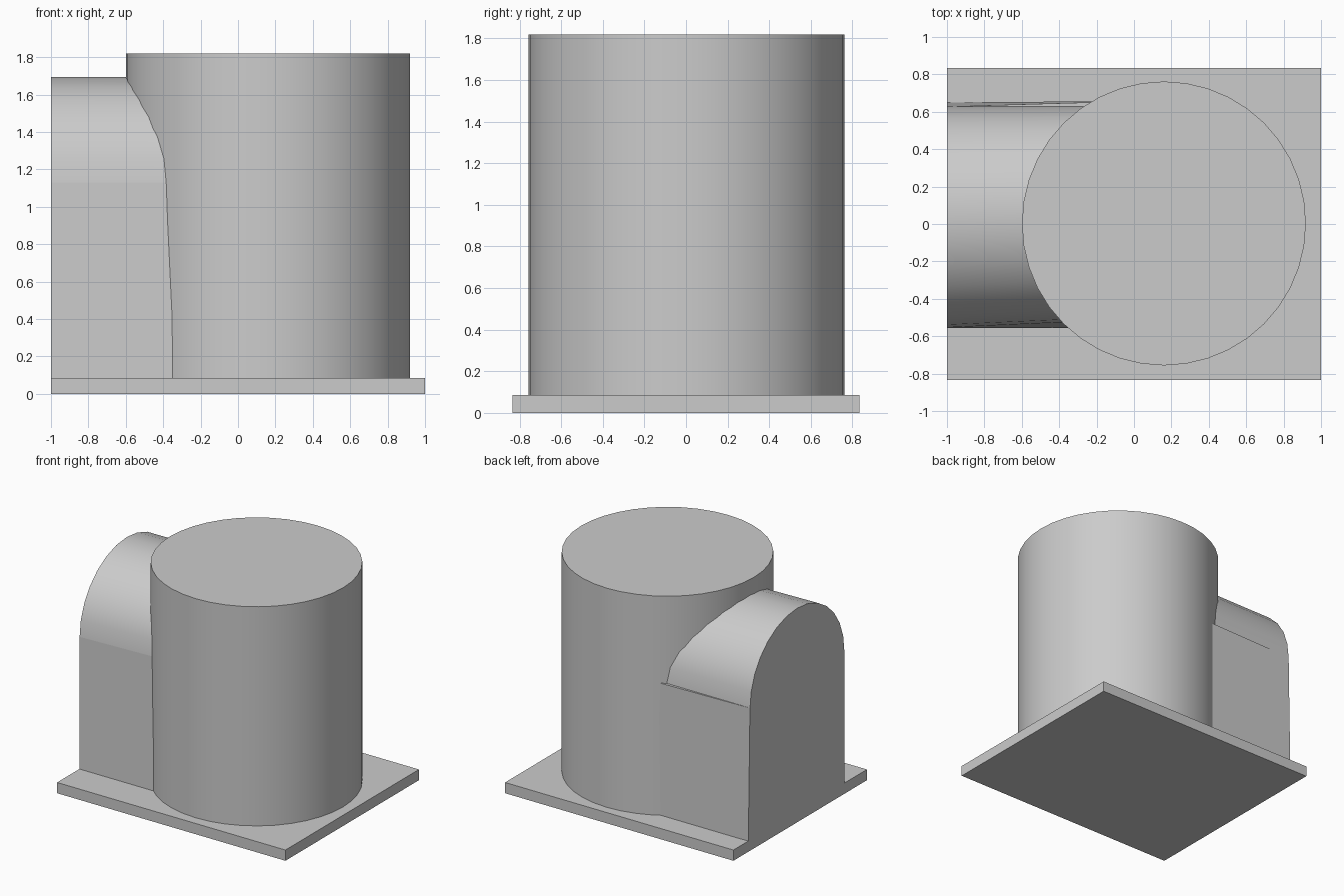
import bpy, bmesh, math
from math import sin, cos, pi

cube = bpy.data.objects.get("Cube")
if cube:
    bpy.data.objects.remove(cube, do_unlink=True)

grey = bpy.data.materials.new("light grey")
grey.use_nodes = True
colour = (0.6, 0.6, 0.6, 1)
grey.diffuse_color = colour
grey.node_tree.nodes["Principled BSDF"].inputs["Base Color"].default_value = colour


def finish(obj, name, smooth=True):
    obj.name = name
    obj.data.materials.append(grey)
    if smooth:
        bpy.ops.object.select_all(action='DESELECT')
        obj.select_set(True)
        bpy.context.view_layer.objects.active = obj
        bpy.ops.object.shade_smooth_by_angle(angle=math.radians(35))


def loft(name, outer, inner, x_outer, x_inner):
    """Closed solid between two (y, z) profiles."""
    bm = bmesh.new()
    rings = [[bm.verts.new((x, y, z)) for y, z in prof]
             for x, prof in ((x_outer, outer), (x_inner, inner))]
    n = len(outer)
    for i in range(n):
        j = (i + 1) % n
        bm.faces.new((rings[0][i], rings[0][j], rings[1][j], rings[1][i]))
    for ring in rings:
        bm.faces.new(ring)
    bmesh.ops.recalc_face_normals(bm, faces=bm.faces)
    mesh = bpy.data.meshes.new(name)
    bm.to_mesh(mesh)
    bm.free()
    obj = bpy.data.objects.new(name, mesh)
    bpy.context.collection.objects.link(obj)
    finish(obj, name)


BASE_TOP, SPRING, CROWN = 0.085, 1.13, 1.695

# Base slab
bpy.ops.mesh.primitive_cube_add(size=1, location=(0, 0, BASE_TOP / 2))
slab = bpy.context.object
slab.scale = (2, 1.67, BASE_TOP)
finish(slab, "base_slab", smooth=False)

# Upright drum
height = 1.82 - 0.04
bpy.ops.mesh.primitive_cylinder_add(vertices=40, radius=0.759, depth=height,
                                    location=(0.16, 0.003, 0.04 + height / 2))
finish(bpy.context.object, "drum")


# Side tunnel: arched roof and the slightly flared walls beneath it
def arch(front, back, steps=14):
    mid, half = (front + back) / 2, (back - front) / 2
    return [(mid + half * cos(pi * i / steps),
             SPRING + (CROWN - SPRING) * sin(pi * i / steps))
            for i in range(steps + 1)]


def wall(front, back):
    return [(-0.556, 0), (0.65, 0), (back, SPRING), (front, SPRING)]


loft("tunnel_roof", arch(-0.553, 0.627), arch(-0.508, 0.627), -1, 0)
loft("tunnel_walls", wall(-0.553, 0.628), wall(-0.508, 0.657), -1, 0)
